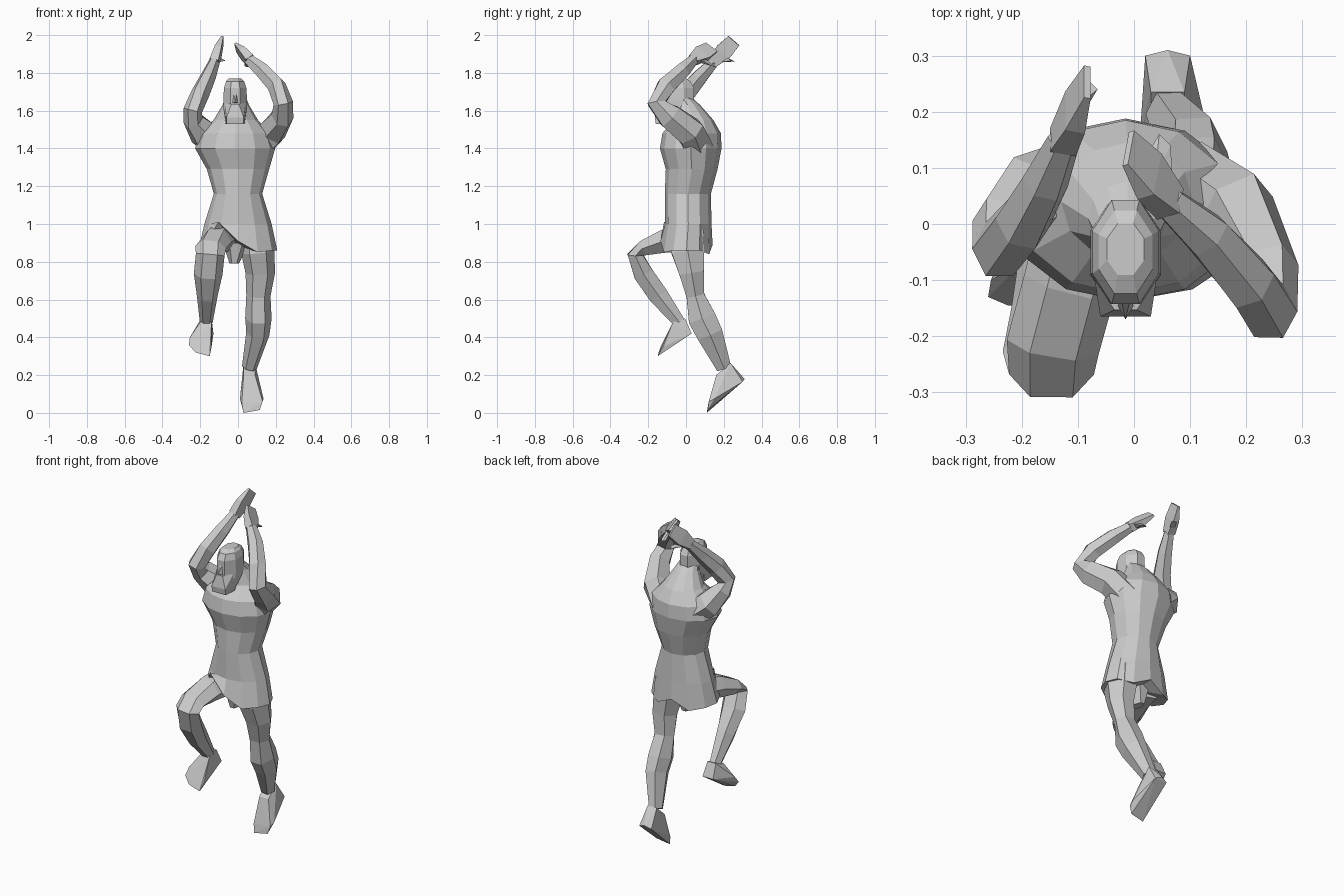
import bpy, bmesh, math
from mathutils import Vector


def finish(name, bm):
    bmesh.ops.recalc_face_normals(bm, faces=bm.faces)
    me = bpy.data.meshes.new(name)
    bm.to_mesh(me)
    bm.free()
    ob = bpy.data.objects.new(name, me)
    bpy.context.collection.objects.link(ob)
    return ob


def loft(name, rings, n=6, flat=False, phase=0.0, hem=None):
    """Rings are (x, y, z, half width, half depth); flat keeps them horizontal."""
    bm = bmesh.new()
    pts = [Vector(r[:3]) for r in rings]
    loops = []
    for i, r in enumerate(rings):
        a = pts[max(i - 1, 0)]
        b = pts[min(i + 1, len(pts) - 1)]
        t = Vector((0, 0, 1)) if flat else (b - a).normalized()
        u = Vector((1, 0, 0))
        u = (u - t * u.dot(t)).normalized()
        v = t.cross(u)
        loop = []
        for k in range(n):
            ang = 2 * math.pi * k / n + phase
            p = pts[i] + u * math.cos(ang) * r[3] + v * math.sin(ang) * r[4]
            if i == 0 and hem:
                p.z += hem[k]
            loop.append(bm.verts.new(p))
        loops.append(loop)
    for a, b in zip(loops, loops[1:]):
        for k in range(n):
            bm.faces.new((a[k], a[(k + 1) % n], b[(k + 1) % n], b[k]))
    bm.faces.new(loops[-1])
    if hem:  # underside of the skirt
        c = bm.verts.new(pts[0] + Vector((0, 0, 0.03)))
        for k in range(n):
            bm.faces.new((loops[0][k], c, loops[0][(k + 1) % n]))
    else:
        bm.faces.new(loops[0])
    return finish(name, bm)


def hull(name, points):
    bm = bmesh.new()
    for p in points:
        bm.verts.new(p)
    bmesh.ops.convex_hull(bm, input=bm.verts)
    bmesh.ops.delete(bm, geom=[v for v in bm.verts if not v.link_faces], context='VERTS')
    return finish(name, bm)


def hand(name, wrist, tip, side, thumb):
    w, t, s, th = Vector(wrist), Vector(tip), Vector(side).normalized(), Vector(thumb)
    nrm = (t - w).cross(s).normalized()
    pts = []
    for f, wid, thick in ((0, .027, .024), (.5, .046, .018), (1, .038, .006)):
        for a in (-1, 1):
            for b in (-1, 1):
                pts.append(w.lerp(t, f) + s * wid * a + nrm * thick * b)
    hull(name, pts)
    base = w.lerp(t, .15) + s * .02
    hull(name + "_thumb", [base + nrm * .016, base - nrm * .016, base + (t - w) * .25,
                           th, th + Vector((.02, -.02, .005)), th + Vector((-.012, -.02, .008))])


# Tunic body, chest and neck
hem = [0, 0, -.02, .03, -.02, 0, .01, .02, .15, .05, -.01, 0]
loft("tunic", [(0, .003, .86, .208, .138), (0, .012, 1.0, .178, .123), (0, .01, 1.16, .128, .122),
               (0, .03, 1.29, .165, .137), (-.015, .025, 1.4, .212, .163),
               (-.015, .03, 1.48, .19, .155), (-.012, .04, 1.55, .118, .105),
               (-.012, .01, 1.63, .07, .065), (-.012, -.03, 1.68, .05, .05)],
     n=12, flat=True, hem=hem)
loft("loincloth", [(-.02, .01, .79, .025, .045), (-.01, .01, .9, .07, .08)], n=6, flat=True)

# Head with face, hair sides sweeping into the beard
hx = -.015
loft("head", [(hx, -.06, 1.56, .055, .08), (hx, -.055, 1.61, .068, .095),
              (hx, -.05, 1.66, .068, .1), (hx, -.05, 1.72, .064, .1),
              (hx, -.05, 1.755, .052, .08), (hx, -.045, 1.77, .036, .05)],
     n=8, flat=True, phase=math.pi / 8)
beard = []
for s in (-1, 1):
    beard += [(hx + s * x, y, z) for x, y, z in
              ((.02, -.153, 1.635), (.055, -.1, 1.64), (.045, -.165, 1.565),
               (.045, -.16, 1.53), (.06, -.06, 1.6), (.05, -.08, 1.53))]
hull("beard", beard)
hull("nose", [(hx - .014, -.145, 1.64), (hx + .014, -.145, 1.64), (hx, -.17, 1.645),
              (hx - .008, -.135, 1.7), (hx + .008, -.135, 1.7)])

# Arms raised over the head
loft("left_arm", [(.09, .065, 1.4, .08, .09), (.18, .02, 1.49, .08, .085), (.235, -.085, 1.57, .06, .075),
                  (.24, -.155, 1.64, .052, .055), (.205, -.105, 1.73, .05, .055),
                  (.13, -.02, 1.81, .045, .045), (.06, .04, 1.87, .032, .03)])
hand("left_hand", (.065, .035, 1.868), (-.01, .135, 1.935), (.15, .8, -.6), (.045, .16, 1.83))
loft("right_arm", [(-.1, .065, 1.42, .08, .09), (-.185, .045, 1.48, .08, .08), (-.237, -.005, 1.55, .054, .065),
                   (-.24, -.045, 1.6, .05, .055), (-.2, .0, 1.69, .05, .055),
                   (-.158, .075, 1.78, .042, .045), (-.125, .15, 1.86, .03, .03)])
hand("right_hand", (-.127, .145, 1.855), (-.083, .253, 1.97), (0, .75, -.66), (-.085, .26, 1.86))

# Trailing leg and its pointed foot
loft("left_leg", [(.1, .015, .97, .08, .09), (.105, .01, .85, .088, .1), (.118, .03, .74, .078, .075),
                  (.108, .05, .62, .064, .055), (.108, .085, .5, .07, .085),
                  (.105, .125, .42, .062, .08), (.06, .2, .24, .04, .045)])
hull("left_foot", [(.03, .16, .2), (.09, .16, .2), (.03, .235, .265), (.09, .235, .265),
                   (.02, .3, .165), (.06, .31, .18), (.1, .3, .165),
                   (.01, .15, .075), (.135, .15, .075),
                   (.03, .11, .0), (.115, .115, .015), (.02, .12, .05), (.13, .12, .06)])

# Raised leg: thigh forward, shin folded back, foot hanging
loft("right_leg", [(-.08, .02, .93, .085, .085), (-.115, -.11, .91, .083, .07),
                   (-.145, -.22, .875, .083, .047), (-.147, -.268, .838, .076, .047),
                   (-.158, -.225, .735, .076, .06), (-.163, -.145, .62, .055, .06),
                   (-.168, -.035, .48, .034, .036)])
hull("right_foot", [(-.2, -.07, .48), (-.14, -.07, .48), (-.195, -.005, .5), (-.14, -.005, .5),
                    (-.2, .03, .42), (-.13, .03, .42), (-.255, -.1, .4), (-.15, -.1, .4),
                    (-.26, -.13, .36), (-.225, -.145, .32), (-.15, -.15, .3), (-.14, -.12, .35)])
